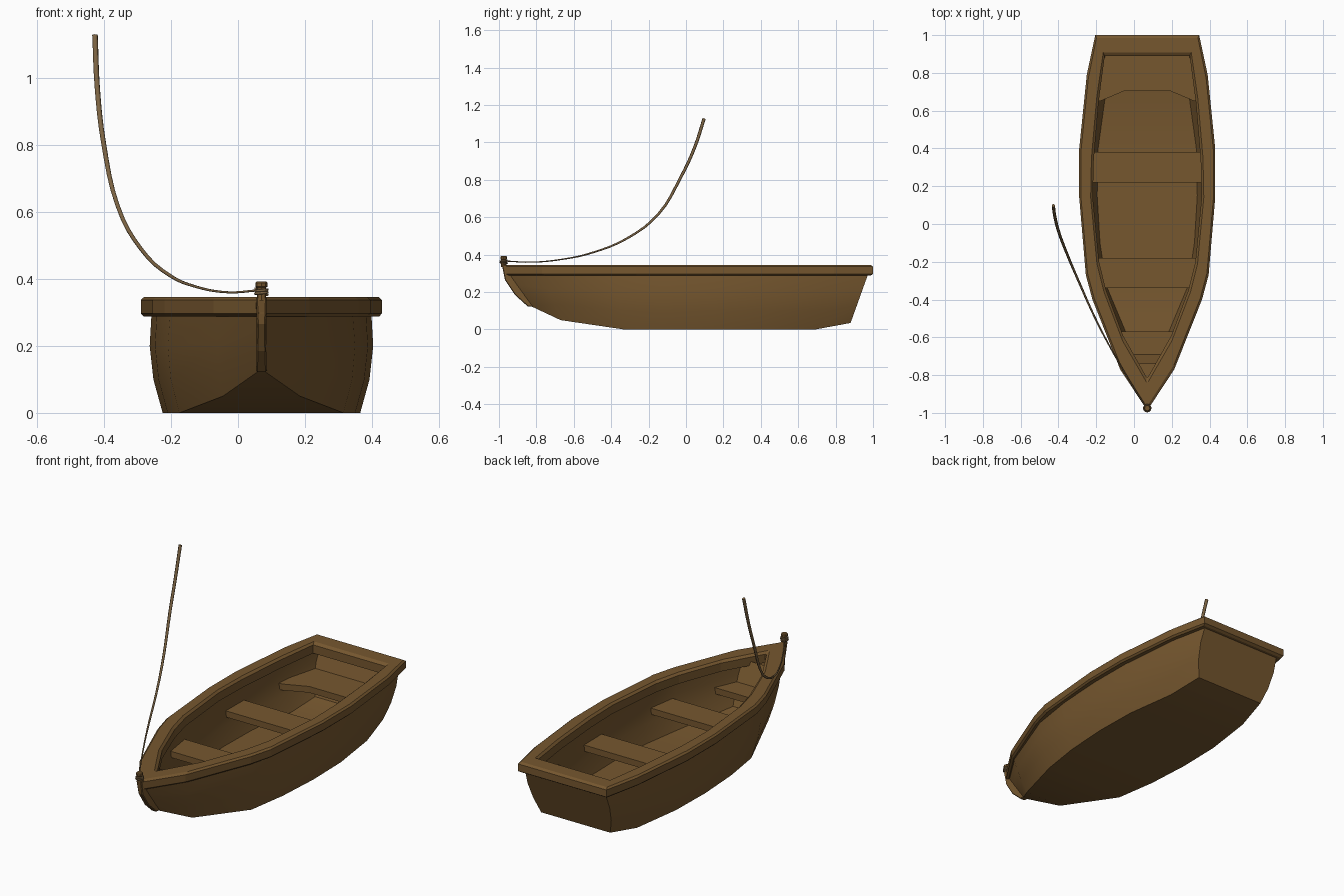
import bpy, bmesh, math
from mathutils import Vector

if "Cube" in bpy.data.objects:
    bpy.data.objects.remove(bpy.data.objects["Cube"])

CX = 0.07  # boat centreline


def material(name, rgb):
    m = bpy.data.materials.new(name)
    m.diffuse_color = (*rgb, 1)
    m.use_nodes = True
    m.node_tree.nodes["Principled BSDF"].inputs["Base Color"].default_value = m.diffuse_color
    return m


WOOD = material("brown wood", (0.18, 0.095, 0.028))
ROPE = material("rope tan", (0.20, 0.125, 0.055))


def make(name, verts, faces, mat=WOOD, smooth=None, bevel=0):
    bm = bmesh.new()
    vs = [bm.verts.new(v) for v in verts]
    for f in faces:
        bm.faces.new([vs[i] for i in f])
    me = bpy.data.meshes.new(name)
    bm.to_mesh(me)
    bm.free()
    ob = bpy.data.objects.new(name, me)
    bpy.context.collection.objects.link(ob)
    me.materials.append(mat)
    if bevel:
        b = ob.modifiers.new("bevel", 'BEVEL')
        b.width, b.segments = bevel, 1
    if smooth:
        bpy.ops.object.select_all(action='DESELECT')
        ob.select_set(True)
        bpy.context.view_layer.objects.active = ob
        bpy.ops.object.shade_smooth_by_angle(angle=math.radians(smooth))
    return ob


def recalc(ob, flip=False):
    bm = bmesh.new()
    bm.from_mesh(ob.data)
    bmesh.ops.recalc_face_normals(bm, faces=bm.faces)
    if flip:
        bmesh.ops.reverse_faces(bm, faces=bm.faces)
    bm.to_mesh(ob.data)
    bm.free()


# Hull stations: bottom y, z, half width; top y, half width
STATIONS = [(-0.83, 0.125, 0.008, -0.95, 0.010), (-0.67, 0.05, 0.115, -0.77, 0.125),
            (-0.33, 0, 0.245, -0.38, 0.272), (-0.10, 0, 0.28, -0.12, 0.312),
            (0.15, 0, 0.295, 0.15, 0.328), (0.40, 0, 0.29, 0.40, 0.326),
            (0.69, 0, 0.25, 0.77, 0.292), (0.88, 0.035, 0.215, 0.975, 0.25)]


def shell(name, stations, top, flip):
    verts, faces = [], []
    for yb, zb, wb, yt, wt in stations:
        half = []
        for t in (0, 1 / 3, 2 / 3, 1):
            bulge = 0.075 * t * (1 - t) * min(1, wb / 0.2)
            half.append((wb + (wt - wb) * t + bulge, yb + (yt - yb) * t, zb + (top - zb) * t))
        verts += [(CX - w, y, z) for w, y, z in reversed(half)]
        verts += [(CX + w, y, z) for w, y, z in half]
    for i in range(len(stations) - 1):
        for j in range(7):
            a = i * 8 + j
            faces.append((a, a + 1, a + 9, a + 8))
    last = (len(stations) - 1) * 8
    for end in (0, last):
        faces.append(tuple(range(end, end + 8)))
    if not flip:
        faces.append
    ob = make(name, verts, faces, smooth=28)
    # outward normals: close the top, recalc, then remove the cap
    bm = bmesh.new()
    bm.from_mesh(ob.data)
    cap = bmesh.ops.holes_fill(bm, edges=[e for e in bm.edges if e.is_boundary], sides=0)["faces"]
    bmesh.ops.recalc_face_normals(bm, faces=bm.faces)
    bmesh.ops.delete(bm, geom=cap, context='FACES_ONLY')
    if flip:
        bmesh.ops.reverse_faces(bm, faces=bm.faces)
    bm.to_mesh(ob.data)
    bm.free()


shell("hull", STATIONS, 0.30, False)
# Inner lining and floor
shell("hull_lining", [(yb + (0.03 if i < 1 else -0.03 if i > 5 else 0), zb + 0.035, wb - 0.03,
                       yt + (0.03 if i < 1 else -0.03 if i > 5 else 0), wt - 0.03)
                      for i, (yb, zb, wb, yt, wt) in enumerate(STATIONS[1:])], 0.31, True)

# Gunwale: matching outer and inner outlines swept with a chamfered section
OUTER = [(0.008, -0.975), (0.143, -0.77), (0.29, -0.40), (0.325, -0.27), (0.36, 0.14),
         (0.36, 0.40), (0.32, 0.79), (0.275, 1.0)]
INNER = [(0.004, -0.81), (0.128, -0.59), (0.218, -0.35), (0.255, -0.20), (0.288, 0.14),
         (0.283, 0.34), (0.258, 0.64), (0.225, 0.89)]
SECTION = [(0.12, 0.288), (0, 0.297), (0, 0.337), (0.13, 0.346), (0.84, 0.346), (1, 0.335), (1, 0.288)]
loop = [(o, i, 1) for o, i in zip(OUTER, INNER)] + [(o, i, -1) for o, i in zip(OUTER[::-1], INNER[::-1])]
verts, faces = [], []
n, k = len(loop), len(SECTION)
for o, i, s in loop:
    for t, z in SECTION:
        verts.append((CX + s * (o[0] + (i[0] - o[0]) * t), o[1] + (i[1] - o[1]) * t, z))
for a in range(n):
    for b in range(k):
        a2, b2 = (a + 1) % n, (b + 1) % k
        faces.append((a * k + b, a2 * k + b, a2 * k + b2, a * k + b2))
recalc(make("gunwale", verts, faces))


def plank(name, outline, z0, z1):
    m = len(outline)
    vs = [(CX + x, y, z) for z in (z0, z1) for x, y in outline]
    fs = [tuple(range(m)), tuple(range(m, 2 * m))]
    fs += [(i, (i + 1) % m, m + (i + 1) % m, m + i) for i in range(m)]
    recalc(make(name, vs, fs))


def mirror(half):
    return half + [(-x, y) for x, y in reversed(half)]


# Seats
plank("bow_seat", mirror([(0.012, -0.84), (0.10, -0.73), (0.165, -0.57)]), 0.165, 0.20)
plank("front_seat", mirror([(0.255, -0.34), (0.29, -0.18)]), 0.165, 0.20)
plank("middle_seat", mirror([(0.31, 0.22), (0.31, 0.38)]), 0.165, 0.20)
plank("stern_seat", mirror([(0.12, 0.705), (0.25, 0.65), (0.285, 0.65), (0.235, 0.925)]), 0.165, 0.20)

# Stem post along the bow
FRONT = [(-0.845, 0.122), (-0.915, 0.185), (-0.968, 0.265), (-0.984, 0.345)]
BACK = [(-0.80, 0.122), (-0.87, 0.20), (-0.925, 0.28), (-0.955, 0.345)]
side = FRONT + BACK[::-1]
W = [0.016, 0.014, 0.013, 0.016]
W = W + W[::-1]
vs = [(CX + s * w, y, z) for s in (-1, 1) for (y, z), w in zip(side, W)]
fs = [tuple(range(8)), tuple(range(8, 16))] + [(i, (i + 1) % 8, 8 + (i + 1) % 8, 8 + i) for i in range(8)]
recalc(make("stem", vs, fs, bevel=0.004))


def lathe(name, profile, center, sides, mat=WOOD):
    vs = [(center[0] + r * math.cos(2 * math.pi * j / sides), center[1] + r * math.sin(2 * math.pi * j / sides), z)
          for r, z in profile for j in range(sides)]
    m = len(profile)
    fs = [(i * sides + j, i * sides + (j + 1) % sides, (i + 1) * sides + (j + 1) % sides, (i + 1) * sides + j)
          for i in range(m - 1) for j in range(sides)]
    fs += [tuple(range(sides)), tuple(range((m - 1) * sides, m * sides))]
    recalc(make(name, vs, fs, mat))


# Mooring post head
lathe("mooring_post", [(0.014, 0.335), (0.014, 0.374), (0.018, 0.377), (0.018, 0.388), (0.014, 0.392)],
      (CX, -0.975), 8)


def rope(name, points, radii, cyclic=False):
    cu = bpy.data.curves.new(name, 'CURVE')
    cu.dimensions, cu.bevel_depth, cu.bevel_resolution = '3D', 1.0, 1
    cu.use_fill_caps, cu.resolution_u = True, 4
    sp = cu.splines.new('BEZIER')
    sp.bezier_points.add(len(points) - 1)
    sp.use_cyclic_u = cyclic
    for bp, p, r in zip(sp.bezier_points, points, radii):
        bp.co, bp.radius = Vector(p), r
        bp.handle_left_type = bp.handle_right_type = 'AUTO'
    cu.materials.append(ROPE)
    ob = bpy.data.objects.new(name, cu)
    bpy.context.collection.objects.link(ob)


# Rope wound round the post, then sweeping up and back
coil = [(CX + 0.018 * math.cos(a * math.pi / 3), -0.975 + 0.018 * math.sin(a * math.pi / 3), 0.352 + 0.0013 * a)
        for a in range(16)]
rope("rope_coil", coil, [0.004] * 16)
PATH = [(0.06, -0.965, 0.366), (-0.03, -0.82, 0.36), (-0.13, -0.645, 0.378), (-0.2, -0.51, 0.408),
        (-0.29, -0.31, 0.49), (-0.36, -0.145, 0.62), (-0.402, -0.03, 0.81), (-0.42, 0.045, 0.97),
        (-0.427, 0.097, 1.128)]
rope("mooring_rope", PATH, [0.0035, 0.0035, 0.004, 0.005, 0.006, 0.007, 0.008, 0.0085, 0.009])
